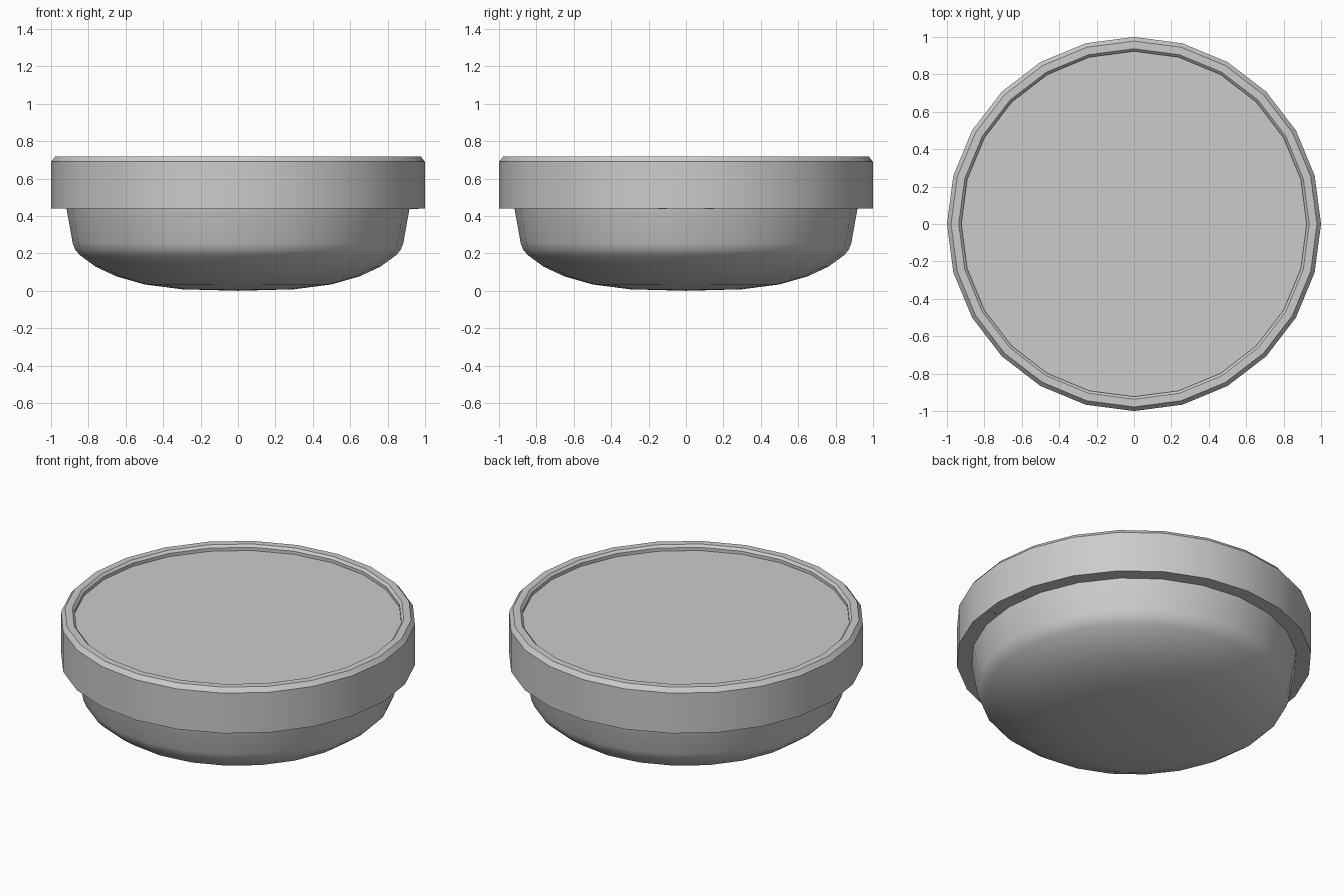
import bpy, math

if "Cube" in bpy.data.objects:
    bpy.data.objects.remove(bpy.data.objects["Cube"])

SIDES = 24


def lathe(name, profile, smooth_angle):
    """Revolve (radius, z) points about z; radius 0 makes a pole."""
    verts, rings, faces = [], [], []
    for r, z in profile:
        n = 1 if r == 0 else SIDES
        rings.append([len(verts) + i for i in range(n)])
        for i in range(n):
            a = 2 * math.pi * i / SIDES
            verts.append((r * math.cos(a), r * math.sin(a), z))
    for lo, hi in zip(rings, rings[1:]):
        for i in range(SIDES):
            j = (i + 1) % SIDES
            if len(lo) == 1:
                faces.append((lo[0], hi[j], hi[i]))
            elif len(hi) == 1:
                faces.append((lo[i], lo[j], hi[0]))
            else:
                faces.append((lo[i], lo[j], hi[j], hi[i]))
    mesh = bpy.data.meshes.new(name)
    mesh.from_pydata(verts, [], faces)
    obj = bpy.data.objects.new(name, mesh)
    bpy.context.collection.objects.link(obj)
    finish(obj, smooth_angle)
    return obj


def finish(obj, angle):
    bpy.ops.object.select_all(action='DESELECT')
    obj.select_set(True)
    bpy.context.view_layer.objects.active = obj
    bpy.ops.object.shade_smooth_by_angle(angle=math.radians(angle))


# Rounded lower bowl
lathe("bowl", [(0, 0), (0.30, 0.008), (0.50, 0.034), (0.65, 0.077),
               (0.76, 0.128), (0.84, 0.186), (0.868, 0.215),
               (0.884, 0.255), (0.917, 0.44)], 35)

# Wide collar with bevelled rim and sunken flat lid
lathe("collar_and_lid", [(0.917, 0.44), (1.0, 0.44), (1.0, 0.69),
                         (0.978, 0.717), (0.937, 0.717), (0.923, 0.703),
                         (0.923, 0.683), (0, 0.683)], 30)

# Two small studs under the collar ledge
for side, deg in (("left", -7.5), ("right", 7.5)):
    a = math.radians(deg)
    bpy.ops.mesh.primitive_cylinder_add(
        vertices=12, radius=0.022, depth=0.008,
        location=(0.95 * math.cos(a), 0.95 * math.sin(a), 0.44))
    stud = bpy.context.object
    stud.name = "ledge_stud_" + side
    finish(stud, 30)
